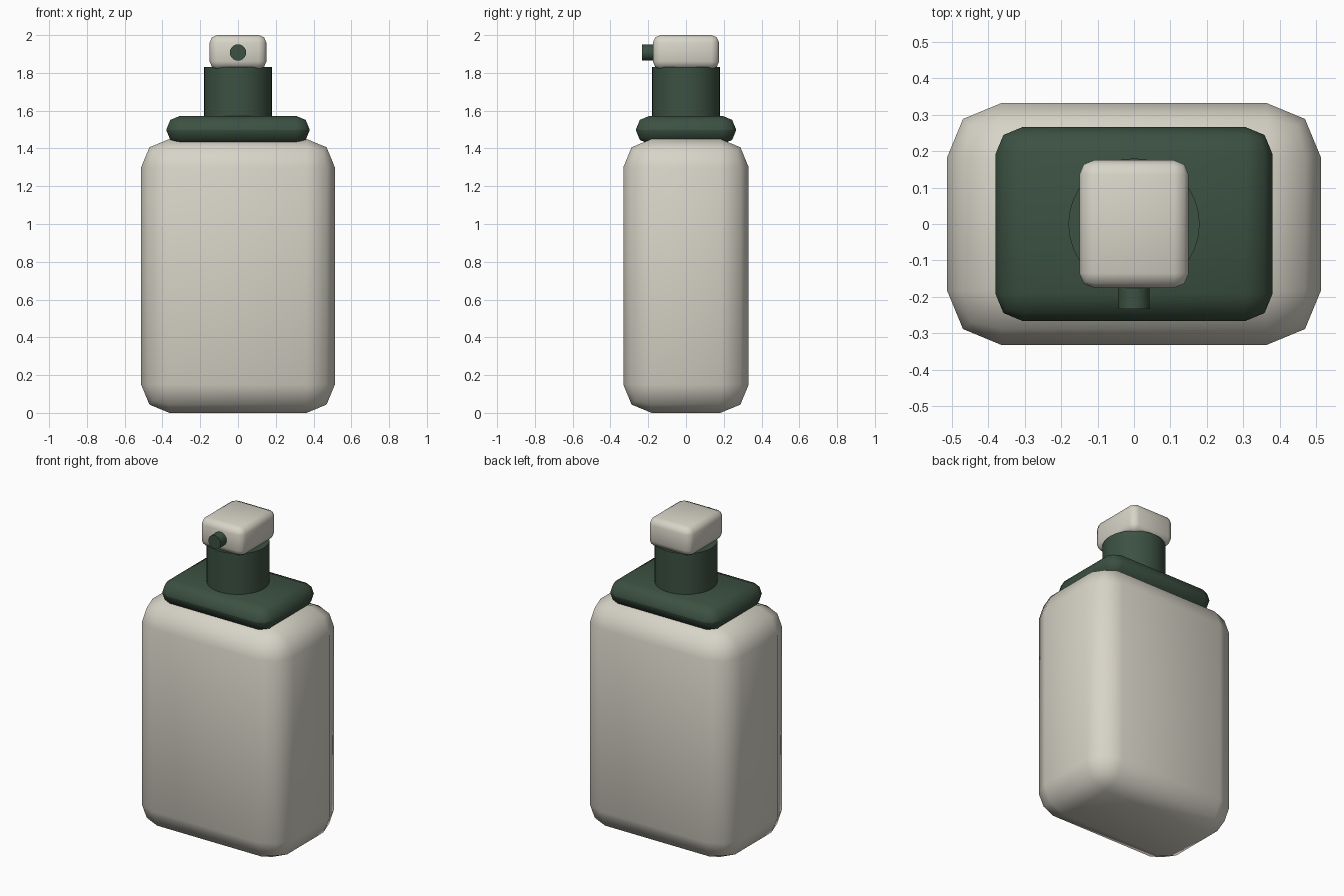
import bpy, bmesh, math

if "Cube" in bpy.data.objects:
    bpy.data.objects.remove(bpy.data.objects["Cube"])


def material(name, rgb):
    m = bpy.data.materials.new(name)
    m.diffuse_color = (*rgb, 1)
    m.use_nodes = True
    m.node_tree.nodes["Principled BSDF"].inputs["Base Color"].default_value = m.diffuse_color
    return m


cream = material("cream", (0.68, 0.655, 0.57))
green = material("dark green", (0.045, 0.082, 0.054))


def finish(obj, name, mat, angle):
    obj.name = name
    obj.data.materials.append(mat)
    bpy.ops.object.shade_smooth_by_angle(angle=math.radians(angle))


def rounded_box(name, mat, half_x, half_y, z0, z1, bevel, segments):
    bpy.ops.mesh.primitive_cube_add(size=2, location=(0, 0, (z0 + z1) / 2))
    obj = bpy.context.object
    bm = bmesh.new()
    bm.from_mesh(obj.data)
    bmesh.ops.scale(bm, vec=(half_x, half_y, (z1 - z0) / 2), verts=bm.verts)
    bmesh.ops.bevel(bm, geom=bm.edges[:], offset=bevel, segments=segments,
                    profile=0.5, affect='EDGES')
    bm.to_mesh(obj.data)
    bm.free()
    finish(obj, name, mat, 60)


def cylinder(name, mat, radius, length, centre, rotation=(0, 0, 0), sides=32):
    bpy.ops.mesh.primitive_cylinder_add(vertices=sides, radius=radius, depth=length,
                                        location=centre, rotation=rotation)
    finish(bpy.context.object, name, mat, 40)


# Bottle and shoulder collar
rounded_box("bottle_body", cream, 0.513, 0.332, 0.0, 1.45, 0.15, 2)
rounded_box("shoulder_collar", green, 0.38, 0.266, 1.423, 1.573, 0.0745, 2)

# Pump neck, press head and spout
cylinder("pump_neck", green, 0.18, 0.29, (0, 0, 1.685))
rounded_box("pump_head", cream, 0.15, 0.175, 1.82, 2.0, 0.04, 2)
cylinder("spout", green, 0.043, 0.14, (0, -0.163, 1.908), (math.pi / 2, 0, 0), 20)
